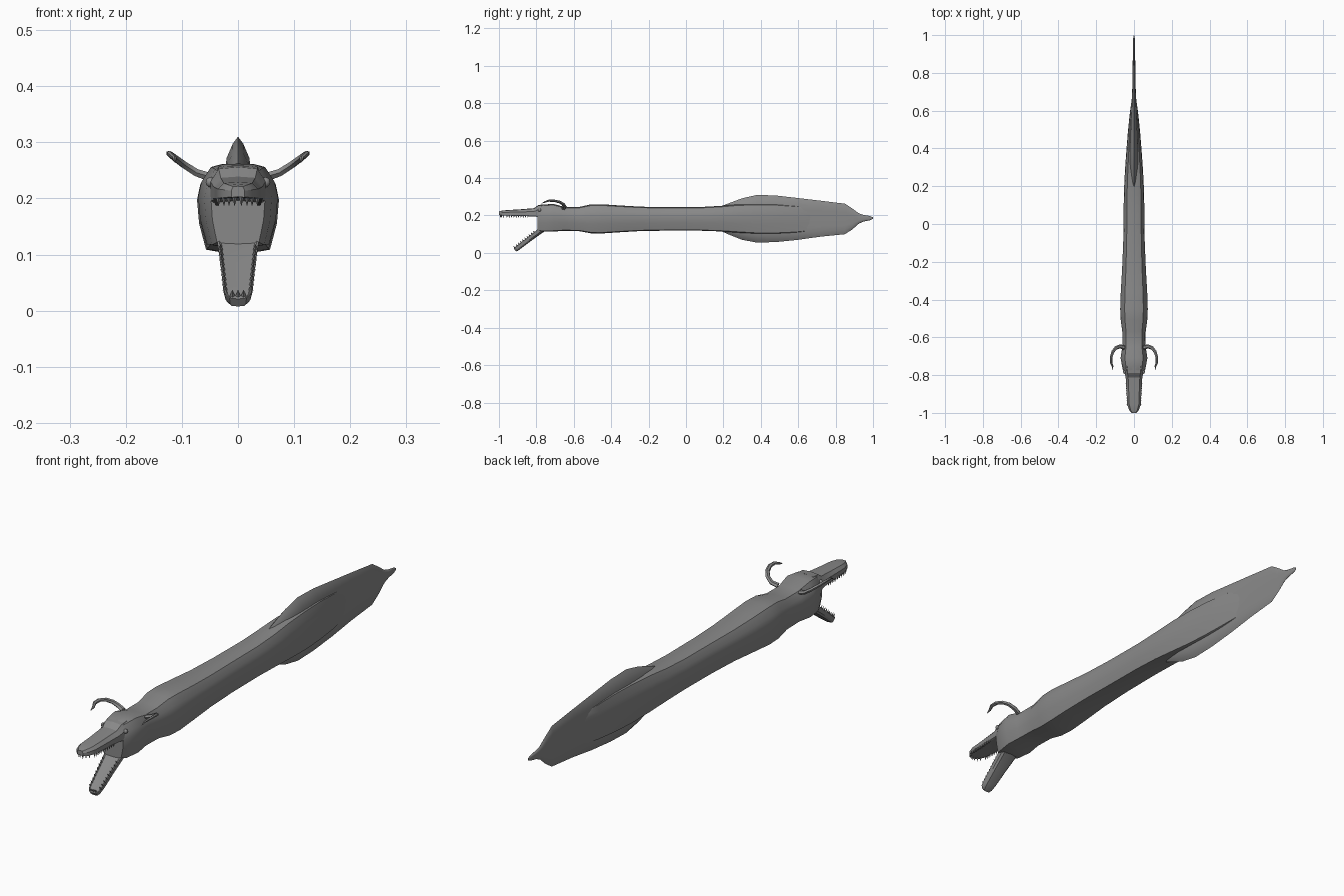
import bpy, bmesh, math
from mathutils import Matrix, Vector

if "Cube" in bpy.data.objects:
    bpy.data.objects.remove(bpy.data.objects["Cube"])

grey = bpy.data.materials.new("slate_grey")
grey.diffuse_color = (0.25, 0.25, 0.25, 1)
grey.use_nodes = True
grey.node_tree.nodes["Principled BSDF"].inputs["Base Color"].default_value = grey.diffuse_color


def finish(name, bm, angle=35):
    bmesh.ops.recalc_face_normals(bm, faces=bm.faces)
    me = bpy.data.meshes.new(name)
    bm.to_mesh(me)
    bm.free()
    me.materials.append(grey)
    ob = bpy.data.objects.new(name, me)
    bpy.context.collection.objects.link(ob)
    bpy.ops.object.select_all(action='DESELECT')
    ob.select_set(True)
    bpy.context.view_layer.objects.active = ob
    if angle:
        bpy.ops.object.shade_smooth_by_angle(angle=math.radians(angle))
    return ob


def skin(bm, rings):
    """Join equal closed rings of points and cap both ends."""
    vr = [[bm.verts.new(p) for p in r] for r in rings]
    n = len(vr[0])
    for a, b in zip(vr, vr[1:]):
        for i in range(n):
            bm.faces.new((a[i], a[(i + 1) % n], b[(i + 1) % n], b[i]))
    bm.faces.new(vr[0])
    bm.faces.new(vr[-1])


def loft(name, half, stations, matrix=None, angle=35):
    """half: right outline (x 0..1, z 0..1); stations: (y, half width, bottom, top)."""
    ring = half + [(-x, z) for x, z in reversed(half) if x > 0]
    bm = bmesh.new()
    skin(bm, [[(x * w, y, b + z * (t - b)) for x, z in ring] for y, w, b, t in stations])
    if matrix:
        bm.transform(matrix)
    return finish(name, bm, angle)


# Long body with the back of the head
body_ring = [(0, 1), (.4, .995), (.68, .96), (.92, .78), (1, .6), (.95, .33), (.78, .03), (.4, 0), (0, 0)]
loft("body", body_ring, [
    (-.795, .048, .118, .25), (-.77, .06, .113, .258), (-.71, .071, .114, .262), (-.65, .062, .118, .246),
    (-.57, .062, .116, .246), (-.51, .070, .105, .259), (-.45, .073, .104, .260), (-.36, .070, .110, .254),
    (-.24, .063, .117, .247), (-.1, .057, .119, .245), (.07, .055, .119, .245), (.18, .053, .115, .251),
    (.28, .048, .108, .260), (.38, .041, .102, .263), (.48, .033, .102, .262), (.58, .023, .107, .254),
    (.66, .012, .115, .245), (.72, .004, .125, .235)])

# Tall thin tail fin, running above and below the body
fin_ring = [(0, 1), (.4, .95), (.85, .85), (1, .72), (1, .28), (.85, .15), (.4, .05), (0, 0)]
loft("tail_fin", fin_ring, [
    (.17, .010, .125, .243), (.22, .018, .102, .262), (.30, .023, .070, .292), (.38, .024, .055, .310),
    (.48, .020, .058, .307), (.60, .014, .070, .293), (.72, .009, .087, .279), (.85, .007, .100, .263),
    (.89, .006, .126, .237), (.925, .006, .157, .211), (.95, .006, .168, .203), (.985, .004, .175, .197),
    (1.0, .001, .182, .190)])

# Upper jaw and brow
jaw_ring = [(0, 1), (.7, .95), (1, .6), (1, .05), (.9, 0), (0, .06)]
loft("upper_jaw", jaw_ring, [
    (-.755, .050, .192, .260), (-.790, .049, .192, .256), (-.812, .044, .195, .239), (-.90, .039, .198, .232),
    (-.955, .036, .199, .229), (-.985, .026, .200, .226), (-1.0, .012, .202, .222)], angle=25)

# Lower jaw, swung open
tilt = Matrix.Translation((0, -.785, .132)) @ Matrix.Rotation(math.radians(38), 4, 'X')
low_ring = [(0, .86), (.8, .9), (.9, 1), (1, .95), (.95, .35), (.75, .08), (0, 0)]
loft("lower_jaw", low_ring, [
    (.035, .045, -.035, -.004), (0, .038, -.030, 0), (-.07, .032, -.027, 0), (-.14, .027, -.026, 0),
    (-.163, .023, -.025, 0), (-.174, .015, -.022, -.002)], tilt, 25)


def tooth(bm, base, down, length, rad=.0045):
    d = -1 if down else 1
    m = Matrix.Translation(Vector(base) + Vector((0, 0, d * length * .4)))
    if down:
        m = m @ Matrix.Rotation(math.pi, 4, 'X')
    bmesh.ops.create_cone(bm, cap_ends=True, segments=4, radius1=rad, radius2=0, depth=length, matrix=m)


# Upper teeth: side rows and a curved front row
bm = bmesh.new()
for s in (-1, 1):
    for i in range(10):
        tooth(bm, (s * (.040 - .0006 * i), -.845 - .0125 * i, .199), True, .014)
    for x, y in ((.025, -.977), (.016, -.986), (.006, -.992)):
        tooth(bm, (s * x, y, .201), True, .017)
finish("upper_teeth", bm, 0)

# Lower teeth
bm = bmesh.new()
for s in (-1, 1):
    for i in range(9):
        tooth(bm, (s * (.031 - .001 * i), -.035 - .0145 * i, -.002), False, .014)
for x in (-.010, 0, .010):
    tooth(bm, (x, -.167, -.002), False, .014)
bm.transform(tilt)
finish("lower_teeth", bm, 0)

# Curved horns: flattened tubes along a hooked path (x, y, z, radius)
horn_path = [(.050, -.655, .238, .012), (.074, -.648, .246, .011), (.096, -.656, .260, .010),
             (.112, -.676, .272, .009), (.121, -.705, .279, .008), (.121, -.735, .279, .007),
             (.113, -.755, .272, .005), (.113, -.772, .265, .001)]
for side, s in (("left", -1), ("right", 1)):
    pts = [Vector(p[:3]) for p in horn_path]
    rings = []
    for i, p in enumerate(pts):
        t = (pts[min(i + 1, len(pts) - 1)] - pts[max(i - 1, 0)]).normalized()
        u = Vector((-.5, 0, .85)).cross(t).normalized()
        v = t.cross(u)
        r = horn_path[i][3]
        ring = [p + u * r * math.cos(a) + v * r * .7 * math.sin(a)
                for a in (k * math.tau / 6 for k in range(6))]
        rings.append([(s * q.x, q.y, q.z) for q in ring])
    bm = bmesh.new()
    skin(bm, rings)
    finish("horn_" + side, bm, 40)

    # Eye
    bm = bmesh.new()
    bmesh.ops.create_uvsphere(bm, u_segments=10, v_segments=6, radius=.009,
                              matrix=Matrix.Translation((s * .049, -.783, .229)))
    finish("eye_" + side, bm, 40)
